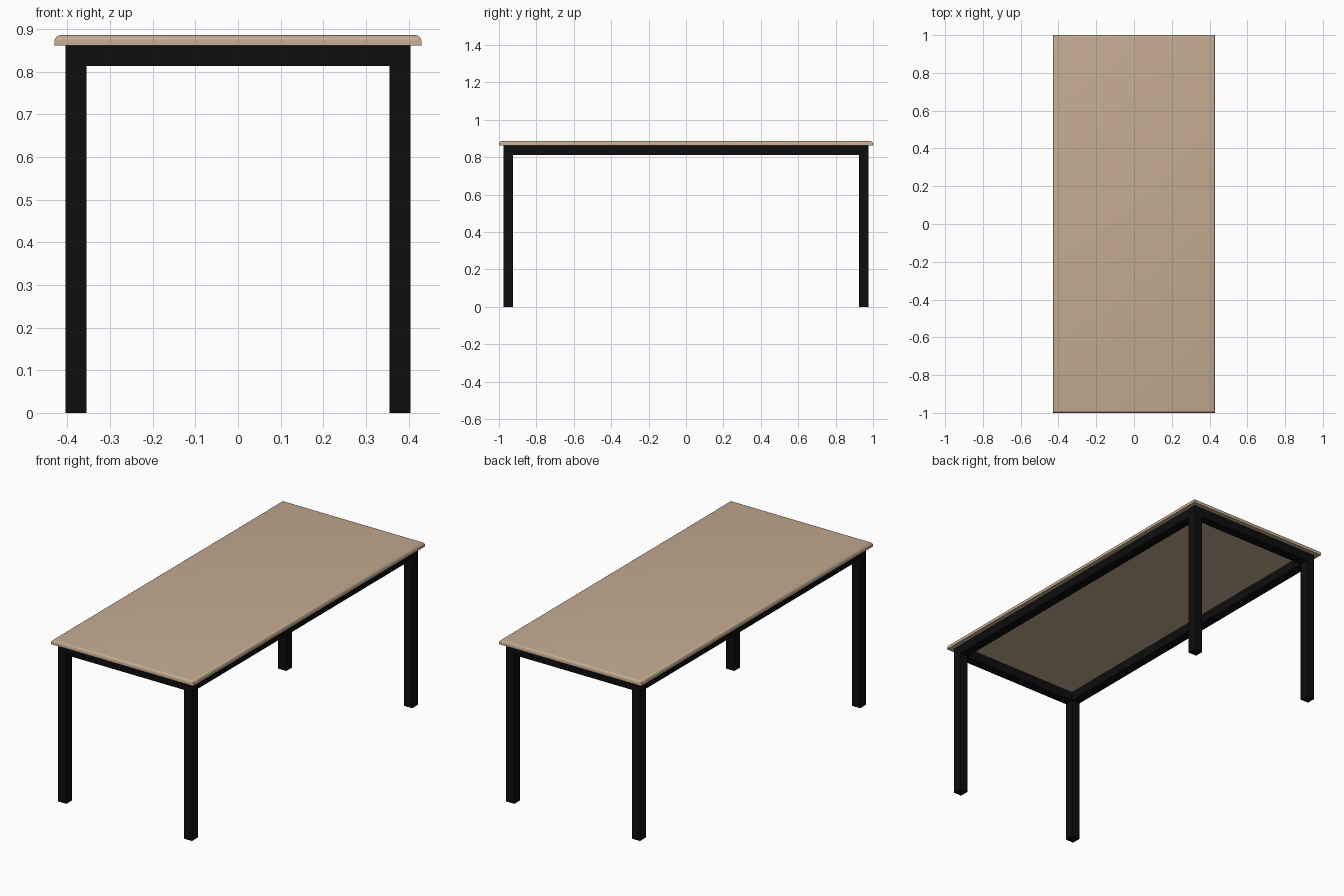
import bpy, bmesh

if "Cube" in bpy.data.objects:
    bpy.data.objects.remove(bpy.data.objects["Cube"])


def material(name, rgb):
    m = bpy.data.materials.new(name)
    m.diffuse_color = (*rgb, 1)
    m.use_nodes = True
    m.node_tree.nodes["Principled BSDF"].inputs["Base Color"].default_value = m.diffuse_color
    return m


wood = material("pale wood", (0.55, 0.41, 0.285))
black = material("black metal", (0.004, 0.004, 0.004))


def box(name, lo, hi, mat, round_top=0):
    bm = bmesh.new()
    bmesh.ops.create_cube(bm, size=1)
    for v in bm.verts:
        v.co = [(a + b) / 2 + c * (b - a) for a, b, c in zip(lo, hi, v.co)]
    if round_top:
        edges = [e for e in bm.edges if all(v.co.z > hi[2] - 1e-5 for v in e.verts)]
        bmesh.ops.bevel(bm, geom=edges, offset=round_top, offset_type='OFFSET',
                        segments=4, profile=0.5, affect='EDGES')
    me = bpy.data.meshes.new(name)
    bm.to_mesh(me)
    bm.free()
    me.materials.append(mat)
    ob = bpy.data.objects.new(name, me)
    bpy.context.collection.objects.link(ob)
    return ob


X, Y, T = 0.405, 0.975, 0.05      # outer frame half sizes, tube thickness
TOP, RAIL = 0.862, 0.813          # frame top and rail underside

# Table top with rounded upper edges
top = box("table_top", (-0.43, -1, TOP), (0.43, 1, 0.886), wood, 0.014)
bpy.context.view_layer.objects.active = top
top.select_set(True)
bpy.ops.object.shade_smooth_by_angle()

# Square legs
for sx, nx in ((-1, "left"), (1, "right")):
    for sy, ny in ((-1, "front"), (1, "back")):
        cx, cy = sx * (X - T / 2), sy * (Y - T / 2)
        box(f"{ny}_{nx}_leg", (cx - T / 2, cy - T / 2, 0),
            (cx + T / 2, cy + T / 2, TOP), black)

# Rails between the legs
for s, n in ((-1, "left"), (1, "right")):
    c = s * (X - T / 2)
    box(f"{n}_rail", (c - T / 2, -Y + T, RAIL), (c + T / 2, Y - T, TOP), black)
for s, n in ((-1, "front"), (1, "back")):
    c = s * (Y - T / 2)
    box(f"{n}_rail", (-X + T, c - T / 2, RAIL), (X - T, c + T / 2, TOP), black)
